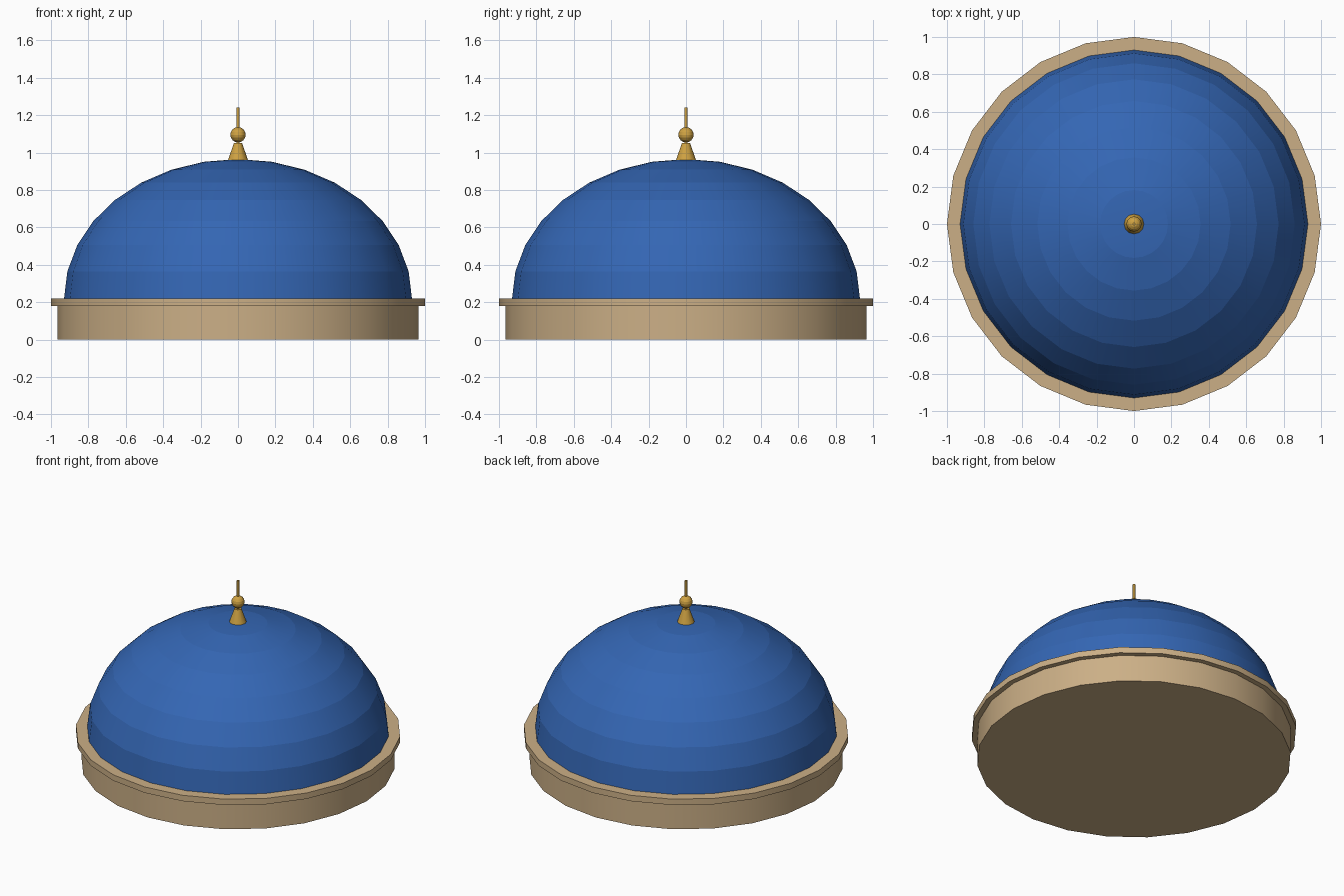
import bpy, bmesh, math

if "Cube" in bpy.data.objects:
    bpy.data.objects.remove(bpy.data.objects["Cube"])


def material(name, color):
    m = bpy.data.materials.new(name)
    m.diffuse_color = (*color, 1)
    m.use_nodes = True
    m.node_tree.nodes["Principled BSDF"].inputs["Base Color"].default_value = m.diffuse_color
    return m


stone = material("sandstone", (0.60, 0.43, 0.24))
blue = material("blue tile", (0.034, 0.133, 0.456))
gold = material("gold", (0.62, 0.36, 0.055))


def lathe(name, profile, sides, mat):
    """Turn (radius, z) points about z; smooth around, sharp at each ring."""
    bm = bmesh.new()
    rings = []
    for r, z in profile:
        if r < 1e-5:
            rings.append([bm.verts.new((0, 0, z))])
        else:
            angles = [math.tau * i / sides for i in range(sides)]
            rings.append([bm.verts.new((r * math.cos(a), r * math.sin(a), z)) for a in angles])
    for low, high in zip(rings, rings[1:]):
        for i in range(sides):
            j = (i + 1) % sides
            if len(high) == 1:
                bm.faces.new((low[i], low[j], high[0]))
            elif len(low) == 1:
                bm.faces.new((low[0], high[j], high[i]))
            else:
                bm.faces.new((low[i], low[j], high[j], high[i]))
    # flat caps on open ends
    if len(rings[0]) > 1:
        bm.faces.new(rings[0][::-1])
    if len(rings[-1]) > 1:
        bm.faces.new(rings[-1])
    bmesh.ops.recalc_face_normals(bm, faces=bm.faces)
    for f in bm.faces:
        f.smooth = True
    for e in bm.edges:
        a, b = e.verts
        e.smooth = abs(a.co.z - b.co.z) > 1e-6
    me = bpy.data.meshes.new(name)
    bm.to_mesh(me)
    bm.free()
    me.materials.append(mat)
    ob = bpy.data.objects.new(name, me)
    bpy.context.collection.objects.link(ob)
    return ob


def arc(radius, height, z, start, end, steps):
    """Elliptical profile between two elevations."""
    pts = []
    for k in range(steps + 1):
        a = math.radians(start + (end - start) * k / steps)
        pts.append((radius * math.cos(a), z + height * math.sin(a)))
    return pts


# round base and its projecting rim
lathe("drum", [(0.966, 0), (0.966, 0.18)], 24, stone)
lathe("rim", [(1.0, 0.18), (1.0, 0.22)], 24, stone)

# banded dome
lathe("dome", arc(0.93, 0.745, 0.22, 0, 90, 8), 24, blue)

# finial: cone foot, ball and thin spike
lathe("finial_foot", [(0.055, 0.955), (0.022, 1.05)], 12, gold)
lathe("finial_ball", arc(0.041, 0.041, 1.095, -90, 90, 8), 12, gold)
lathe("finial_spike", [(0.008, 1.04), (0.008, 1.24)], 8, gold)
